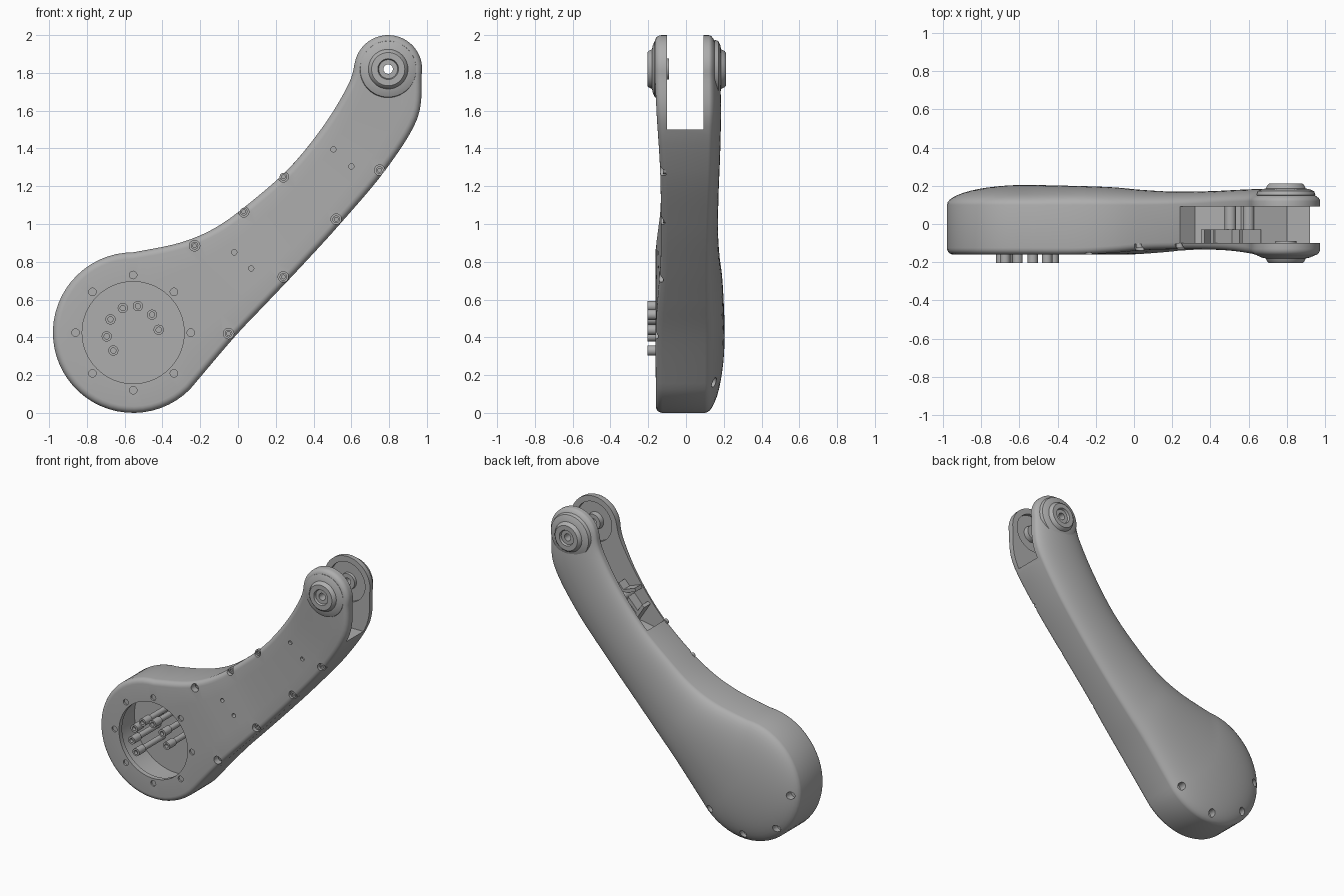
import bpy, bmesh, math
from math import sin, cos, pi, radians
from mathutils import Vector

if "Cube" in bpy.data.objects:
    bpy.data.objects.remove(bpy.data.objects["Cube"])

grey = bpy.data.materials.new("plain grey")
grey.use_nodes = True
grey.diffuse_color = (0.42, 0.42, 0.42, 1)
grey.node_tree.nodes["Principled BSDF"].inputs["Base Color"].default_value = (0.42, 0.42, 0.42, 1)

HUB = Vector((-0.555, 0.425))    # big round end
HUB_R = 0.425
PIVOT = Vector((0.795, 1.82))    # forked end
PIVOT_R = 0.18


def finish(name, bm):
    bmesh.ops.remove_doubles(bm, verts=bm.verts, dist=0.0002)
    bmesh.ops.recalc_face_normals(bm, faces=bm.faces)
    mesh = bpy.data.meshes.new(name)
    bm.to_mesh(mesh)
    bm.free()
    mesh.materials.append(grey)
    obj = bpy.data.objects.new(name, mesh)
    bpy.context.collection.objects.link(obj)
    return obj


def smooth(obj):
    bpy.ops.object.select_all(action='DESELECT')
    obj.select_set(True)
    bpy.context.view_layer.objects.active = obj
    bpy.ops.object.shade_smooth_by_angle(angle=radians(32))


def skin(bm, rings, close=False):
    """Join equal closed rings of points with quads."""
    rows = [[bm.verts.new(p) for p in ring] for ring in rings]
    n = len(rows[0])
    for i in range(len(rows) if close else len(rows) - 1):
        a, b = rows[i], rows[(i + 1) % len(rows)]
        for k in range(n):
            m = (k + 1) % n
            bm.faces.new((a[k], a[m], b[m], b[k]))


def lathe(bm, x, z, profile, n=24, close=False):
    """Turn (radius, y) points about an axis along y."""
    skin(bm, [[(x + r * cos(2 * pi * k / n), y, z + r * sin(2 * pi * k / n))
               for k in range(n)] for r, y in profile], close)


def rod(bm, x, z, r, y0, y1, n=24):
    lathe(bm, x, z, [(0, y0), (r, y0), (r, y1), (0, y1)], n)


def prism(bm, points, y0, y1):
    face = bm.faces.new([bm.verts.new((x, y0, z)) for x, z in points])
    new = bmesh.ops.extrude_face_region(bm, geom=[face])["geom"]
    bmesh.ops.translate(bm, vec=(0, y1 - y0, 0),
                        verts=[v for v in new if isinstance(v, bmesh.types.BMVert)])


def polar(centre, radius, degrees):
    a = radians(degrees)
    return centre + Vector((cos(a), sin(a))) * radius


# Stations along the arm: upper edge, lower edge, front y, rim y, back y
hub_l, hub_r = polar(HUB, HUB_R, 90), polar(HUB, HUB_R, -45)
piv_l, piv_r = polar(PIVOT, PIVOT_R, 170), polar(PIVOT, PIVOT_R, -10)
stations = [
    (*hub_l, *hub_r, -.16, .10, .205),
    (-.31, .90, -.02, .40, -.16, .10, .195),
    (-.12, .98, .15, .58, -.15, .10, .18),
    (.06, 1.11, .33, .77, -.135, .10, .17),
    (.275, 1.30, .54, 1.0, -.132, .105, .172),
    (.46, 1.53, .78, 1.285, -.138, .115, .182),
    (.585, 1.74, .95, 1.56, -.155, .12, .185),
    (*piv_l, *piv_r, -.165, .12, .175)]
rows = []
for i, s in enumerate(stations):
    axis = HUB if i == 0 else PIVOT if i == 7 else Vector(((s[0] + s[2]) / 2, (s[1] + s[3]) / 2))
    rows.append((*s, *axis))


def spline(rows, steps):
    """Catmull-Rom through rows of numbers."""
    out = []
    for i in range(len(rows) - 1):
        quad = (rows[max(i - 1, 0)], rows[i], rows[i + 1], rows[min(i + 2, len(rows) - 1)])
        for k in range(steps):
            t = k / steps
            out.append([b + t * ((c - a) + t * ((2 * a - 5 * b + 4 * c - d)
                        + t * (3 * b - a - 3 * c + d))) / 2 for a, b, c, d in zip(*quad)])
    return out + [list(rows[-1])]


# Outline loop: edge point, matching spine point, front, rim and back depth
path = spline(rows, 6)
loop = [(Vector(p[0:2]), Vector(p[7:9]), p[4:7]) for p in path]
loop += [(polar(PIVOT, PIVOT_R, 170 - 180 * k / 24), PIVOT, path[-1][4:7]) for k in range(1, 24)]
loop += [(Vector(p[2:4]), Vector(p[7:9]), p[4:7]) for p in reversed(path)]
loop += [(polar(HUB, HUB_R, -45 - 225 * k / 36), HUB, path[0][4:7]) for k in range(1, 36)]


def ring(rule):
    points = []
    for edge, axis, depths in loop:
        u, y = rule((axis - edge).length, *depths)
        p = edge.lerp(axis, u)
        points.append((p.x, y, p.y))
    return points


# Arm body: flat front with a rounded rim, domed back
BEV = 0.035
rules = [lambda w, f, s, b: (1, f), lambda w, f, s, b: (.5, f)]
for k in range(6):
    a = pi / 2 * k / 5
    rules.append(lambda w, f, s, b, a=a: (BEV * (1 - sin(a)) / w if a else BEV / w,
                                          f + BEV * (1 - cos(a))) )
for k in range(13):
    a = pi / 2 * k / 12
    rules.append(lambda w, f, s, b, a=a: (1 - cos(a), s + (b - s) * sin(a)))
bm = bmesh.new()
skin(bm, [ring(r) for r in rules])
arm = finish("arm_shell", bm)

# Cutters: first the openings and screw holes
screws = [(-.23, .885), (.03, 1.065), (.24, 1.25), (.75, 1.285), (.52, 1.025), (.24, .72), (-.05, .42)]
pinholes = [(.505, 1.395), (.6, 1.305), (-.02, .85), (.07, .765)]
cut_a = bmesh.new()
rod(cut_a, *HUB, .27, -.3, .09, 64)
prism(cut_a, [(.15, 1.34), (.32, 1.2), (.56, 1.24), (.8, 1.5), (1.1, 1.5), (1.1, 2.1), (.15, 2.1)], -.1, .092)
for x, z in screws:
    rod(cut_a, x, z, .028, -.3, -.106, 20)
for x, z in pinholes:
    rod(cut_a, x, z, .014, -.3, -.115, 16)
for k in range(8):
    rod(cut_a, *polar(HUB, .305, 45 * k), .02, -.3, -.148, 20)

# then the hollow behind the hub opening, pivot recesses and rear holes
cut_b = bmesh.new()
rod(cut_b, *HUB, .33, -.125, .1, 64)
rod(cut_b, *PIVOT, .14, -.125, .115, 40)
for k in range(4):
    rod(cut_b, *polar(HUB, .372, 180 + 45 * k), .026, .105, .3, 20)

# and last the axle bore
cut_c = bmesh.new()
rod(cut_c, *PIVOT, .045, -.4, .4, 32)

bpy.context.view_layer.objects.active = arm
for tool in (cut_a, cut_b, cut_c):
    cutter = finish("cutter", tool)
    cutter.hide_render = True
    mod = arm.modifiers.new("cut", 'BOOLEAN')
    mod.operation, mod.solver, mod.object = 'DIFFERENCE', 'EXACT', cutter
    bpy.ops.object.modifier_apply(modifier=mod.name)
    bpy.data.objects.remove(cutter)
smooth(arm)

# Pivot collars, hollow so the bore stays open
collar = [(.155, .145), (.148, .166), (.125, .176), (.105, .18), (.096, .198), (.088, .205),
          (.055, .205), (.05, .19), (.025, .19), (.025, .09), (.055, .09), (.06, .13)]
for name, side, shift in (("front_pivot_collar", -1, 0), ("back_pivot_collar", 1, .006)):
    bm = bmesh.new()
    lathe(bm, *PIVOT, [(r, side * (y + shift)) for r, y in collar], 48, True)
    smooth(finish(name, bm))

# Screw heads set in the front holes
bm = bmesh.new()
for x, z in screws:
    lathe(bm, x, z, [(0, -.112), (.01, -.112), (.01, -.122), (.02, -.122), (.02, -.1), (0, -.1)], 16)
smooth(finish("front_screws", bm))

# Hollow pins standing in the hub opening
bm = bmesh.new()
for x, z in [(-.675, .495), (-.61, .555), (-.53, .565), (-.455, .52), (-.42, .44), (-.695, .405), (-.66, .33)]:
    lathe(bm, x, z, [(0, -.18), (.014, -.18), (.014, -.205), (.027, -.205), (.027, -.13),
                     (.02, -.13), (.02, .11), (0, .11)], 20)
smooth(finish("hub_pins", bm))

# Posts and ribs inside the fork slot
bm = bmesh.new()
for x, z in pinholes[:2]:
    rod(bm, x, z, .03, -.112, .1, 20)
smooth(finish("slot_posts", bm))
bm = bmesh.new()
for (x0, z0), (x1, z1) in [((.36, 1.36), (.45, 1.22)), ((.42, 1.46), (.66, 1.37)), ((.4, 1.3), (.56, 1.47))]:
    a, b = Vector((x0, z0)), Vector((x1, z1))
    side = (b - a).orthogonal().normalized() * .012
    prism(bm, [a + side, b + side, b - side, a - side], -.105, -.03)
finish("slot_ribs", bm)
